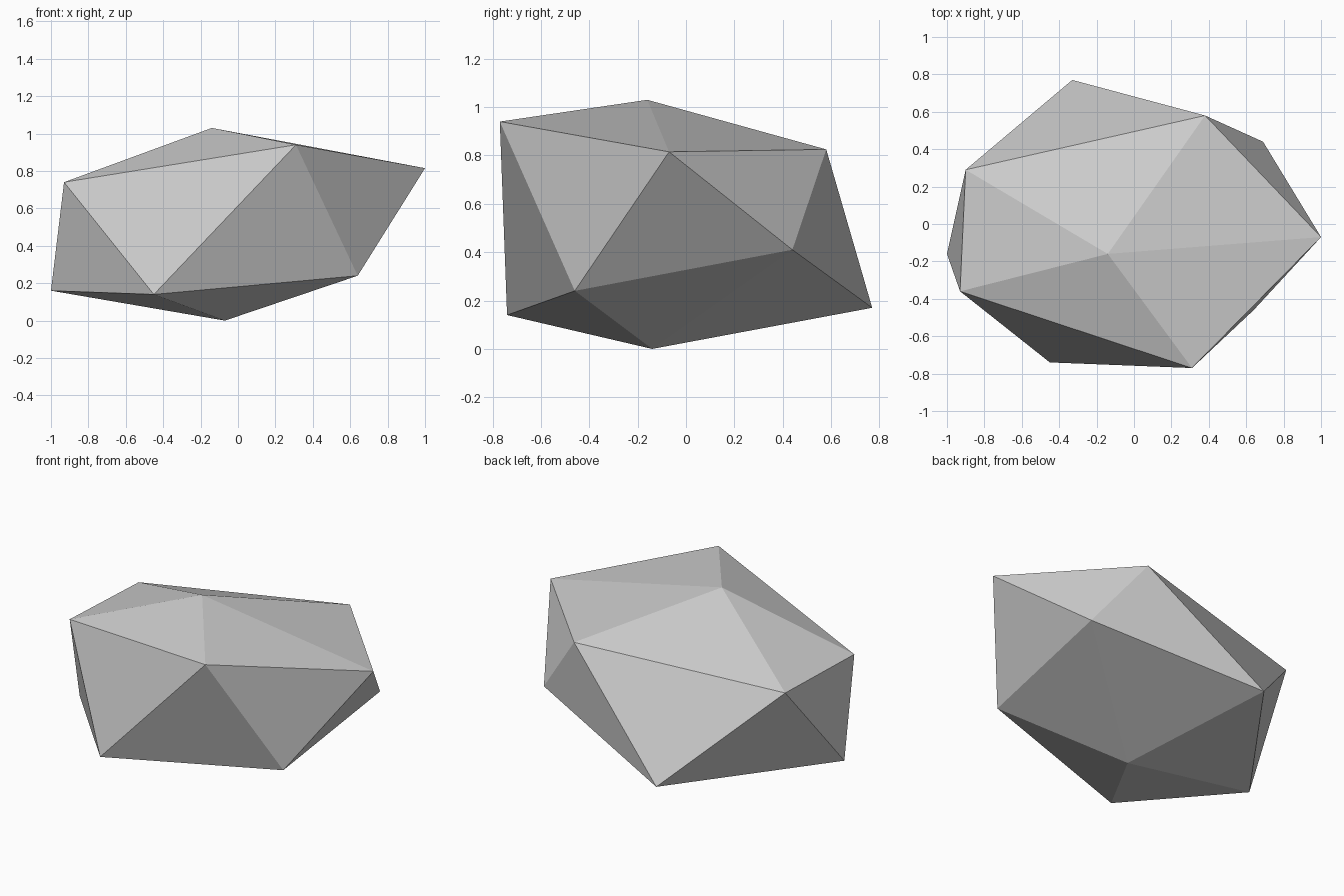
import bpy, bmesh

if "Cube" in bpy.data.objects:
    bpy.data.objects.remove(bpy.data.objects["Cube"])

# Rock: an irregular icosahedron, top point, two staggered rings of five, bottom point
TOP = (-0.14, -0.16, 1.03)
UPPER = [(0.31, -0.77, 0.94), (1.0, -0.07, 0.815), (0.38, 0.58, 0.825),
         (-0.90, 0.29, 0.735), (-0.93, -0.36, 0.74)]
LOWER = [(0.64, -0.46, 0.24), (0.69, 0.44, 0.41), (-0.33, 0.77, 0.17),
         (-1.0, -0.16, 0.16), (-0.45, -0.74, 0.14)]
BOTTOM = (-0.07, -0.14, 0.0)

bm = bmesh.new()
top, bottom = bm.verts.new(TOP), bm.verts.new(BOTTOM)
up = [bm.verts.new(p) for p in UPPER]
low = [bm.verts.new(p) for p in LOWER]

for i in range(5):
    j = (i + 1) % 5
    bm.faces.new((top, up[i], up[j]))        # cap
    bm.faces.new((up[i], low[i], up[j]))     # side, pointing down
    bm.faces.new((up[j], low[i], low[j]))    # side, pointing up
    bm.faces.new((bottom, low[j], low[i]))   # base
bmesh.ops.recalc_face_normals(bm, faces=bm.faces)

mesh = bpy.data.meshes.new("rock")
bm.to_mesh(mesh)
bm.free()

# Flat stone colour
stone = bpy.data.materials.new("grey stone")
stone.diffuse_color = (0.6, 0.6, 0.6, 1.0)
stone.use_nodes = True
stone.node_tree.nodes["Principled BSDF"].inputs["Base Color"].default_value = stone.diffuse_color
mesh.materials.append(stone)

rock = bpy.data.objects.new("rock", mesh)
bpy.context.collection.objects.link(rock)
